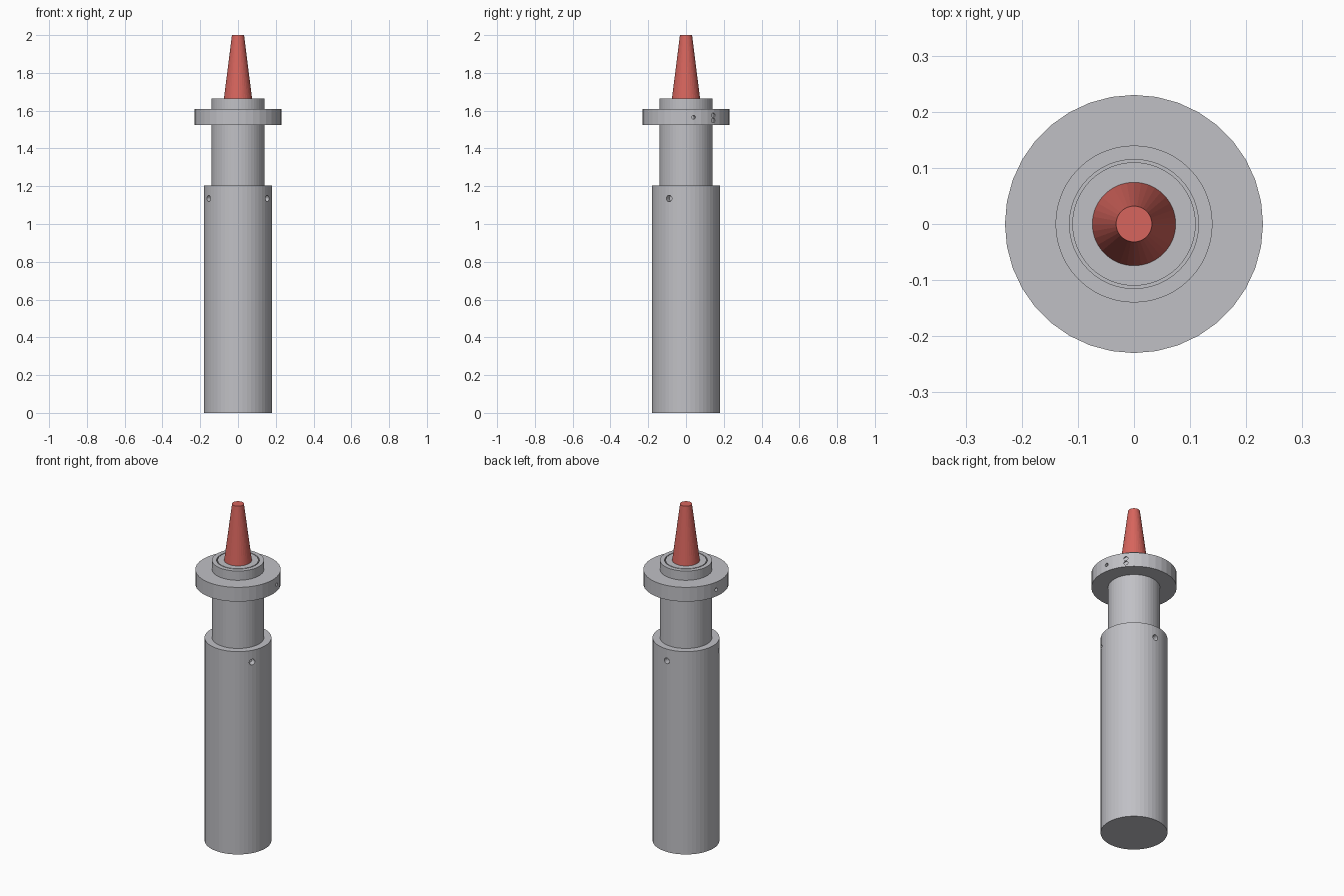
import bpy
import bmesh
from math import cos, sin, pi, radians
from mathutils import Matrix

cube = bpy.data.objects.get("Cube")
if cube:
    bpy.data.objects.remove(cube, do_unlink=True)


def make_material(name, color):
    mat = bpy.data.materials.new(name)
    mat.use_nodes = True
    mat.diffuse_color = color
    mat.node_tree.nodes["Principled BSDF"].inputs["Base Color"].default_value = color
    return mat


grey = make_material("satin grey", (0.53, 0.53, 0.56, 1))
red = make_material("tip red", (0.68, 0.13, 0.11, 1))


def add_object(name, bm, mat):
    bmesh.ops.recalc_face_normals(bm, faces=bm.faces)
    mesh = bpy.data.meshes.new(name)
    bm.to_mesh(mesh)
    bm.free()
    mesh.materials.append(mat)
    obj = bpy.data.objects.new(name, mesh)
    bpy.context.collection.objects.link(obj)
    return obj


def lathe(name, profile, mat, sides):
    """Revolve (radius, height) points, capping both ends."""
    bm = bmesh.new()
    rings = []
    for r, z in profile:
        rings.append([bm.verts.new((r * cos(2 * pi * i / sides),
                                    r * sin(2 * pi * i / sides), z))
                      for i in range(sides)])
    for low, high in zip(rings, rings[1:]):
        for i in range(sides):
            j = (i + 1) % sides
            bm.faces.new((low[i], low[j], high[j], high[i]))
    bm.faces.new(rings[0])
    bm.faces.new(rings[-1])
    return add_object(name, bm, mat)


def drill(target, holes, surface, radius, depth):
    """Cut radial blind holes, each given as (angle in degrees, height)."""
    bm = bmesh.new()
    for angle, z in holes:
        place = (Matrix.Rotation(radians(angle), 4, 'Z')
                 @ Matrix.Translation((surface, 0, z))
                 @ Matrix.Rotation(pi / 2, 4, 'Y'))
        bmesh.ops.create_cone(bm, cap_ends=True, segments=16, radius1=radius,
                              radius2=radius, depth=2 * depth, matrix=place)
    cutter = add_object(target.name + "_hole_cutter", bm, grey)
    cutter.hide_render = True
    cutter.hide_set(True)
    mod = target.modifiers.new("holes", 'BOOLEAN')
    mod.operation = 'DIFFERENCE'
    mod.solver = 'EXACT'
    mod.object = cutter
    # Bake the cut and discard the helper
    graph = bpy.context.evaluated_depsgraph_get()
    cut_mesh = bpy.data.meshes.new_from_object(target.evaluated_get(graph))
    target.modifiers.clear()
    target.data = cut_mesh
    bpy.data.objects.remove(cutter, do_unlink=True)


# Main sleeve with three evenly spaced screw holes
sleeve = lathe("sleeve", [(0.18, 0), (0.18, 1.205)], grey, 48)
drill(sleeve, [(a, 1.135) for a in (-30, 90, 210)], 0.18, 0.017, 0.035)

# Inner tube with a thin ring groove in its top
lathe("inner_tube", [(0.14, 1.2), (0.14, 1.665), (0.115, 1.665), (0.115, 1.635),
                     (0.11, 1.635), (0.11, 1.665)], grey, 48)

# Flange with side holes and a stacked pair of shallow dimples
flange = lathe("flange", [(0.23, 1.525), (0.23, 1.61)], grey, 36)
drill(flange, [(10, 1.565), (170, 1.565)], 0.23, 0.01, 0.04)
drill(flange, [(39, 1.548), (39, 1.576)], 0.23, 0.012, 0.008)

# Tapered tip
lathe("tapered_tip", [(0.075, 1.66), (0.032, 2.0)], red, 36)
